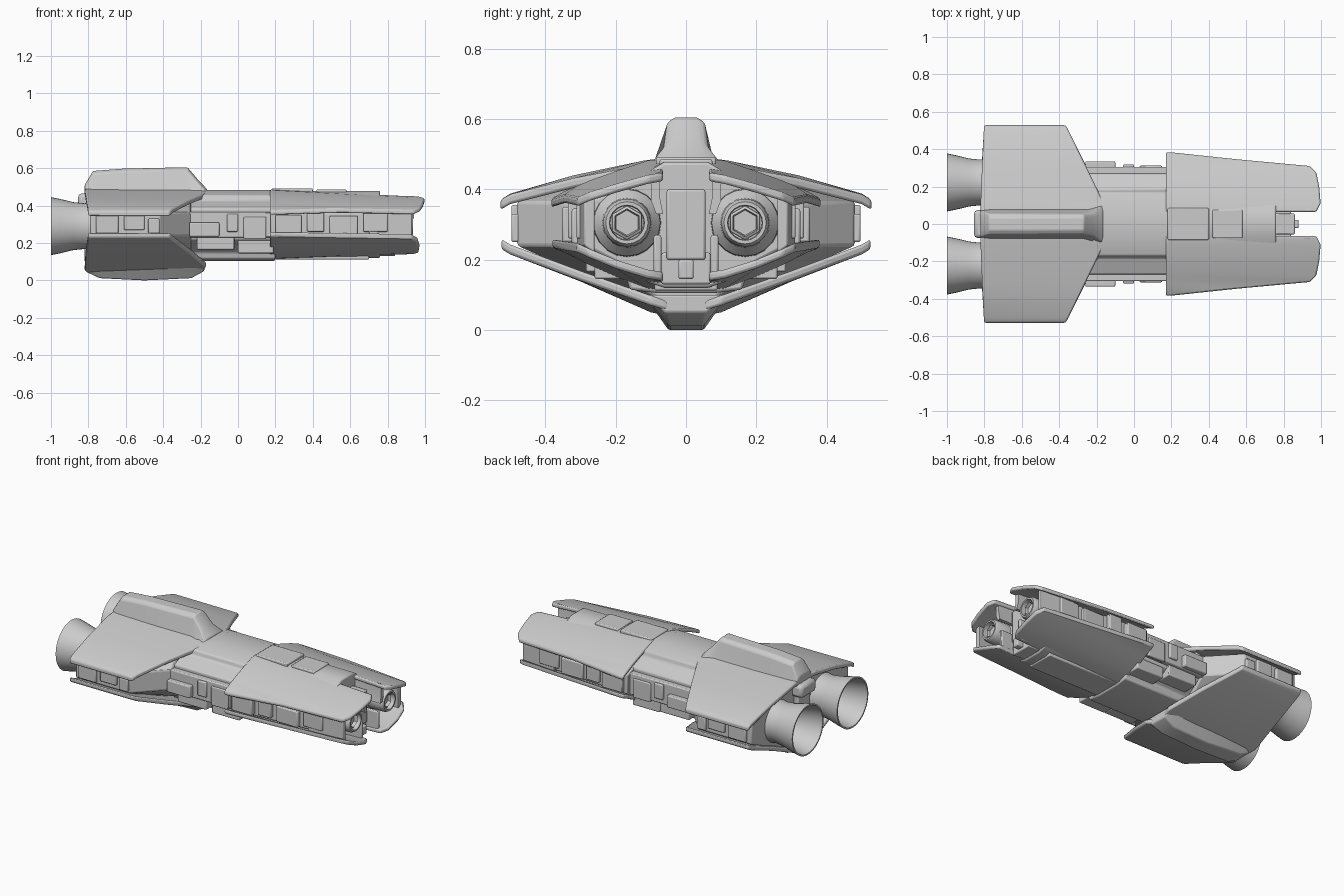
import bpy, bmesh, math


def finish(name, bm, mirror=False, bevel=0.0, angle=30):
    bmesh.ops.recalc_face_normals(bm, faces=bm.faces)
    me = bpy.data.meshes.new(name)
    bm.to_mesh(me)
    bm.free()
    ob = bpy.data.objects.new(name, me)
    bpy.context.collection.objects.link(ob)
    if bevel:
        m = ob.modifiers.new("bevel", 'BEVEL')
        m.width, m.segments, m.limit_method = bevel, 2, 'ANGLE'
    if mirror:
        m = ob.modifiers.new("mirror", 'MIRROR')
        m.use_axis = (False, True, False)
        m.use_mirror_merge = False
    bpy.ops.object.select_all(action='DESELECT')
    bpy.context.view_layer.objects.active = ob
    ob.select_set(True)
    bpy.ops.object.shade_smooth_by_angle(angle=math.radians(angle))
    return ob


def loft(name, rings, **kw):
    """Skin a list of rings with equal point counts and cap both ends."""
    bm = bmesh.new()
    vs = [[bm.verts.new(p) for p in r] for r in rings]
    n = len(vs[0])
    for a, b in zip(vs, vs[1:]):
        for i in range(n):
            j = (i + 1) % n
            bm.faces.new((a[i], a[j], b[j], b[i]))
    bm.faces.new(vs[0])
    bm.faces.new(vs[-1])
    return finish(name, bm, **kw)


def plate(name, rows, t, bevel=0.008):
    """Armour plate: rows of (y, rear x, rear z, front x, front z), thickness t in z."""
    return loft(name, [[(x0, y, z0), (x1, y, z1), (x1, y, z1 + t), (x0, y, z0 + t)]
                       for y, x0, z0, x1, z1 in rows], mirror=True, bevel=bevel)


def hull(name, sections, bevel=0.008):
    """Symmetric body along x: sections of (x, half profile of (y, z) from top to bottom)."""
    return loft(name, [[(x, y, z) for y, z in p] + [(x, -y, z) for y, z in reversed(p)]
                       for x, p in sections], bevel=bevel)


def box(name, x0, x1, y0, y1, z0, z1, mirror=True, bevel=0.006):
    return loft(name, [[(x, y0, z0), (x, y1, z0), (x, y1, z1), (x, y0, z1)]
                       for x in (x0, x1)], mirror=mirror, bevel=bevel)


def turned(name, prof, y, z, seg, mirror=True, angle=35):
    """Revolve an (x, radius) profile about an axis along x."""
    return loft(name, [[(x, y + r * math.sin(math.tau * i / seg), z + r * math.cos(math.tau * i / seg))
                        for i in range(seg)] for x, r in prof], mirror=mirror, angle=angle)


# Central spine running through the ship
mid = [(0.08, 0.483), (0.17, 0.455), (0.18, 0.425), (0.27, 0.385),
       (0.27, 0.22), (0.17, 0.15), (0.16, 0.115), (0.08, 0.105)]
hull("main_hull", [(-0.78, mid), (0.2, mid)])
nose = [(0.07, 0.478), (0.16, 0.43), (0.27, 0.385), (0.33, 0.36),
        (0.33, 0.24), (0.24, 0.2), (0.12, 0.135), (0.07, 0.12)]
slim = [(y * 0.88, z) for y, z in nose]
hull("forward_hull", [(0.175, nose), (0.76, slim)])
box("nose_bridge", 0.74, 0.86, -0.055, 0.055, 0.2, 0.4, mirror=False)
box("nose_chin", 0.74, 0.84, -0.07, 0.07, 0.13, 0.22, mirror=False)
box("nose_probe", 0.8, 0.88, -0.022, 0.022, 0.145, 0.2, mirror=False)
box("spine_deck_panel", 0.42, 0.58, -0.075, 0.075, 0.46, 0.486, mirror=False)
box("spine_deck_cap", 0.18, 0.4, -0.085, 0.085, 0.46, 0.492, mirror=False)
box("belly_panel", 0.2, 0.7, -0.09, 0.09, 0.112, 0.15, mirror=False)

# Midship side pods and fittings
box("side_pod", -0.3, 0.2, 0.25, 0.305, 0.23, 0.365)
box("side_pod_hatch", -0.26, -0.1, 0.29, 0.335, 0.235, 0.31)
box("side_pod_tank", -0.06, 0.0, 0.29, 0.318, 0.26, 0.355)
box("side_pod_door", 0.03, 0.15, 0.29, 0.312, 0.22, 0.34)
box("lower_pod", -0.22, -0.02, 0.14, 0.285, 0.165, 0.24)
box("lower_pod_front", 0.0, 0.19, 0.14, 0.26, 0.145, 0.23)

# Rear engine block filling the space between the wing plates
rear = [(0.08, 0.47), (0.3, 0.425), (0.48, 0.365), (0.48, 0.24), (0.3, 0.16), (0.08, 0.06)]
front = [(0.08, 0.47), (0.24, 0.42), (0.3, 0.36), (0.3, 0.24), (0.24, 0.18), (0.08, 0.09)]
hull("engine_block", [(-0.79, rear), (-0.42, rear), (-0.25, front)])
for i, (a, b, z0, z1) in enumerate([(-0.76, -0.64, 0.25, 0.35), (-0.61, -0.5, 0.27, 0.355),
                                    (-0.48, -0.42, 0.25, 0.33)]):
    box(f"wing_side_panel_{i}", a, b, 0.46, 0.497, z0, z1)

# Rear wing plates, upper and lower
plate("upper_wing_plate", [(0.06, -0.82, 0.49, -0.17, 0.482), (0.12, -0.82, 0.482, -0.165, 0.47),
                           (0.32, -0.812, 0.44, -0.262, 0.432), (0.5, -0.803, 0.388, -0.35, 0.386),
                           (0.528, -0.8, 0.37, -0.366, 0.37)], -0.028)
plate("lower_wing_plate", [(0.05, -0.81, 0.04, -0.18, 0.055), (0.1, -0.82, 0.05, -0.17, 0.07),
                           (0.3, -0.815, 0.138, -0.25, 0.14), (0.5, -0.803, 0.215, -0.35, 0.215),
                           (0.525, -0.8, 0.23, -0.366, 0.23)], 0.028)

# Dorsal ridge and ventral keel
loft("dorsal_ridge", [[(x, -wb, 0.455), (x, wb, 0.455), (x, wt, zt - 0.015), (x, wt * 0.6, zt),
                       (x, -wt * 0.6, zt), (x, -wt, zt - 0.015)]
                      for x, wb, wt, zt in [(-0.82, 0.08, 0.07, 0.51), (-0.775, 0.085, 0.055, 0.585),
                                            (-0.62, 0.085, 0.055, 0.597), (-0.27, 0.085, 0.053, 0.605),
                                            (-0.215, 0.1, 0.06, 0.54), (-0.165, 0.115, 0.1, 0.487)]],
     bevel=0.006)
loft("ventral_keel", [[(x, -wb, 0.1), (x, wb, 0.1), (x, wt, zb), (x, -wt, zb)]
                      for x, wb, wt, zb in [(-0.81, 0.12, 0.06, 0.045), (-0.74, 0.12, 0.055, 0.012),
                                            (-0.5, 0.12, 0.05, 0.0), (-0.25, 0.12, 0.05, 0.012),
                                            (-0.18, 0.11, 0.06, 0.05)]], bevel=0.006)

# Forward armour plates, upper and lower
plate("upper_forward_plate", [(0.065, 0.17, 0.487, 0.975, 0.448), (0.11, 0.17, 0.482, 0.998, 0.44),
                              (0.2, 0.17, 0.452, 0.99, 0.415), (0.275, 0.17, 0.425, 0.975, 0.392),
                              (0.31, 0.17, 0.41, 0.94, 0.376), (0.345, 0.17, 0.395, 0.56, 0.384),
                              (0.383, 0.17, 0.374, 0.2, 0.373)], -0.025)
plate("lower_forward_plate", [(0.065, 0.17, 0.112, 0.94, 0.14), (0.11, 0.17, 0.118, 0.965, 0.147),
                              (0.2, 0.17, 0.152, 0.97, 0.175), (0.275, 0.17, 0.185, 0.96, 0.206),
                              (0.31, 0.17, 0.203, 0.93, 0.222), (0.345, 0.17, 0.22, 0.56, 0.228),
                              (0.38, 0.17, 0.234, 0.2, 0.234)], 0.025)

# Nose walls around the guns, and raised panels on the forward flanks
loft("nose_outer_wall", [[(x, y - 0.03, 0.22), (x, y, 0.24), (x, y, 0.365), (x, y - 0.03, 0.385)]
                         for x, y in [(0.7, 0.31), (0.93, 0.29)]], mirror=True, bevel=0.005)
loft("nose_inner_wall", [[(x, 0.075, 0.45), (x, 0.1, 0.44), (x, 0.1, 0.37), (x, 0.085, 0.33),
                          (x, 0.065, 0.33), (x, 0.075, 0.38)] for x in (0.72, 0.94)], mirror=True)
box("nose_lower_wall", 0.72, 0.92, 0.07, 0.092, 0.14, 0.27)
for i, (a, b, y, z0, z1) in enumerate([(0.2, 0.34, 0.352, 0.25, 0.35), (0.37, 0.46, 0.336, 0.26, 0.37),
                                       (0.49, 0.64, 0.325, 0.245, 0.345), (0.67, 0.8, 0.312, 0.26, 0.36)]):
    box(f"forward_flank_panel_{i}", a, b, 0.27, y, z0, z1)

# Twin nose guns with hexagonal bores
turned("nose_gun", [(0.7, 0.1), (0.8, 0.095), (0.83, 0.07), (0.92, 0.068), (0.935, 0.06),
                    (0.935, 0.05), (0.9, 0.048)], 0.168, 0.305, 20)
turned("gun_bore", [(0.88, 0.05), (0.915, 0.048), (0.92, 0.04), (0.9, 0.036)], 0.168, 0.305, 6)

# Twin engine bells, open at the back
turned("engine_bell", [(-0.74, 0.135), (-0.82, 0.122), (-0.88, 0.128), (-0.95, 0.145), (-1.0, 0.155),
                       (-1.0, 0.146), (-0.94, 0.134), (-0.87, 0.115), (-0.82, 0.1)], 0.222, 0.29, 40)
turned("engine_core", [(-0.8, 0.06), (-0.84, 0.05), (-0.87, 0.02)], 0.222, 0.29, 20)
box("rear_fairing", -0.855, -0.77, -0.075, 0.075, 0.385, 0.465, mirror=False, bevel=0.02)
box("rear_centre_block", -0.82, -0.77, -0.06, 0.06, 0.1, 0.4, mirror=False)
